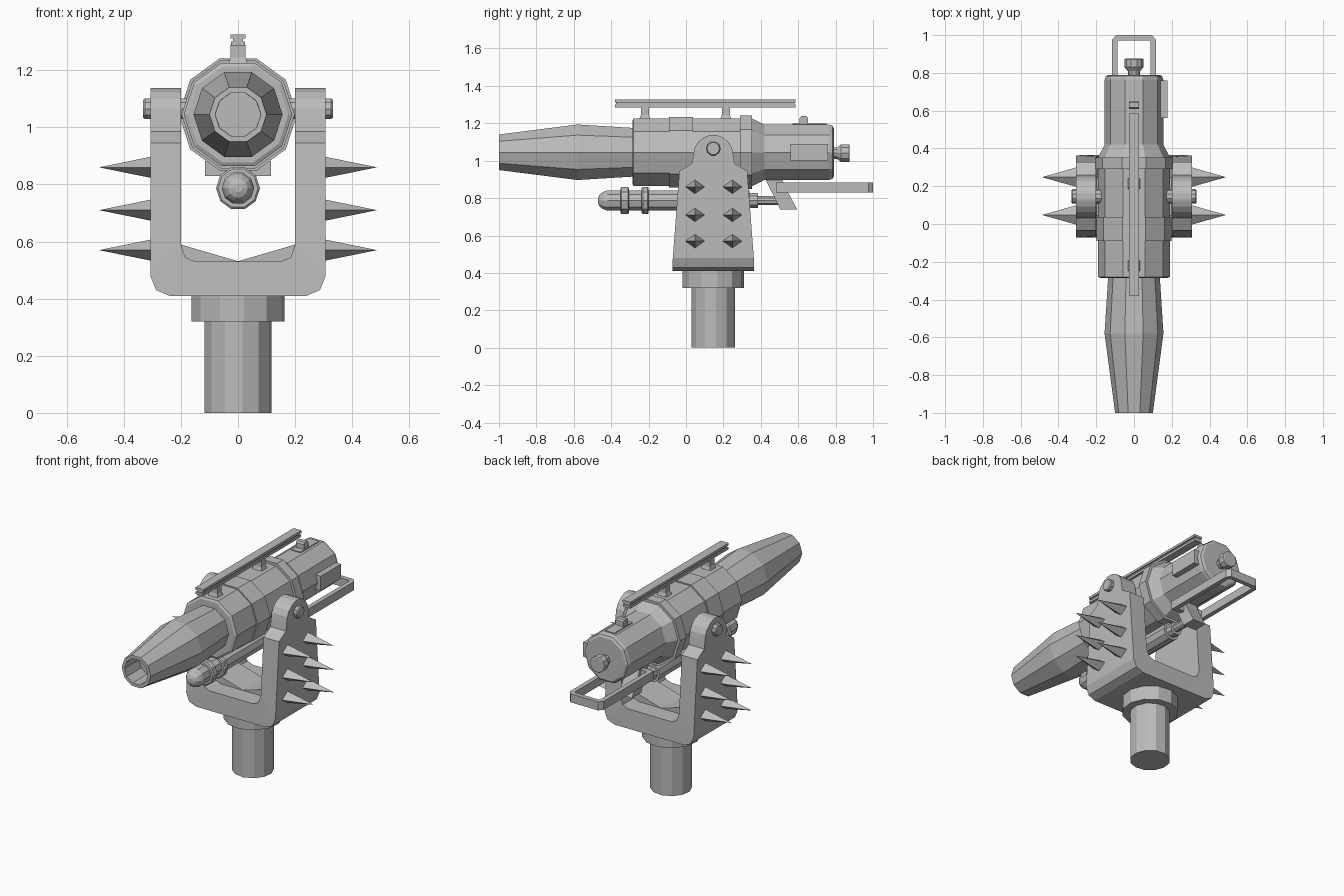
import bpy, bmesh, math

cube = bpy.data.objects.get("Cube")
if cube:
    bpy.data.objects.remove(cube, do_unlink=True)

metal = bpy.data.materials.new("grey_metal")
metal.use_nodes = True
COL = (0.5, 0.5, 0.5, 1)
metal.diffuse_color = COL
metal.node_tree.nodes["Principled BSDF"].inputs["Base Color"].default_value = COL

AXIS_Z = 1.045   # gun barrel axis height
YC = 0.146       # centre of post and yoke in y


def finish(name, bm):
    bmesh.ops.recalc_face_normals(bm, faces=bm.faces)
    me = bpy.data.meshes.new(name)
    bm.to_mesh(me)
    bm.free()
    me.materials.append(metal)
    ob = bpy.data.objects.new(name, me)
    bpy.context.collection.objects.link(ob)
    return ob


def skin(name, rings, caps=True):
    """Bridge equal-length rings of points, capping both ends."""
    bm = bmesh.new()
    vs = [[bm.verts.new(p) for p in r] for r in rings]
    n = len(rings[0])
    for a, b in zip(vs, vs[1:]):
        for i in range(n):
            j = (i + 1) % n
            bm.faces.new((a[i], a[j], b[j], b[i]))
    if caps:
        bm.faces.new(vs[0])
        bm.faces.new(vs[-1])
    return finish(name, bm)


def turned(name, profile, z, sides=10, x=0.0):
    """Turned part along y from (y, radius) pairs."""
    return skin(name, [[(x + r * math.cos(2 * math.pi * k / sides), y,
                         z + r * math.sin(2 * math.pi * k / sides))
                        for k in range(sides)] for y, r in profile])


def post(name, profile, sides=12):
    """Upright turned part from (z, radius) pairs."""
    return skin(name, [[(r * math.cos(2 * math.pi * (k + .25) / sides),
                         YC + r * math.sin(2 * math.pi * (k + .25) / sides), z)
                        for k in range(sides)] for z, r in profile])


def box(name, x0, x1, y0, y1, z0, z1):
    return skin(name, [[(x0, y0, z), (x1, y0, z), (x1, y1, z), (x0, y1, z)]
                       for z in (z0, z1)])


def prism_x(name, pts, x0, x1):
    """Side profile of (y, z) points extruded across x."""
    return skin(name, [[(x, y, z) for y, z in pts] for x in (x0, x1)])


# Pedestal
post("pedestal_post", [(0, .118), (.33, .118)])
post("pedestal_collar", [(.32, .165), (.415, .165)])


# Yoke: U section whose depth depends on height
def half_depth(z):
    steps = [(0, .218), (.463, .218), (.945, .181), (.985, .113), (1.03, .107)]
    for (z0, w0), (z1, w1) in zip(steps, steps[1:]):
        if z <= z1:
            return w0 + (w1 - w0) * (z - z0) / (z1 - z0)
    return math.sqrt(max(.107 ** 2 - (z - 1.03) ** 2, .015 ** 2))


pairs = [((0, .41), (0, .53)), ((.24, .41), (.15, .53)),
         ((.287, .43), (.185, .545)), ((.307, .48), (.2, .59))]
levels = [.945, .985, 1.03] + [1.03 + .107 * math.sin(math.radians(a))
                               for a in (20, 40, 60, 75, 88)]
pairs += [((.307, z), (.2, z)) for z in levels]
full = [((-o[0], o[1]), (-i[0], i[1])) for o, i in reversed(pairs[1:])] + pairs
skin("yoke", [[(o[0], YC - half_depth(o[1]), o[1]), (o[0], YC + half_depth(o[1]), o[1]),
               (i[0], YC + half_depth(i[1]), i[1]), (i[0], YC - half_depth(i[1]), i[1])]
              for o, i in full])

# Spikes, pivot bolts and yoke gussets on both sides
for s, side in ((1, "left"), (-1, "right")):
    for r, z in enumerate((.57, .71, .86)):
        for c, y in enumerate((.048, .248)):
            bm = bmesh.new()
            base = [bm.verts.new((s * .3, y + a, z + b))
                    for a, b in ((.053, 0), (0, .038), (-.053, 0), (0, -.038))]
            tip = bm.verts.new((s * .487, y, z))
            bm.faces.new(base)
            for i in range(4):
                bm.faces.new((base[i], base[(i + 1) % 4], tip))
            finish(f"spike_{side}_{r}_{c}", bm)
    skin(f"pivot_bolt_{side}",
         [[(s * x, YC + rad * math.cos(k * math.pi / 5), 1.065 + rad * math.sin(k * math.pi / 5))
           for k in range(10)] for x, rad in ((.15, .038), (.326, .038), (.332, .033))])
    skin(f"yoke_gusset_{side}",
         [[(s * .202, y, .525), (s * .202, y, .59), (0, y, .531), (0, y, .525)]
          for y in (YC - .1, YC + .1)])

# Gun body
turned("barrel", [(-.86, .079), (-1, .08), (-1, .1), (-.58, .156), (-.27, .136)], AXIS_Z)
turned("receiver", [(-.287, .176), (-.28, .19), (.3, .19)], AXIS_Z)
turned("receiver_band", [(-.09, .198), (.037, .198)], AXIS_Z)
turned("receiver_ring", [(.29, .207), (.352, .207)], AXIS_Z)
turned("rear_body", [(.35, .192), (.42, .155), (.765, .155), (.783, .149), (.79, .135)], AXIS_Z)
turned("rear_knob", [(.78, .03), (.81, .033), (.83, .05), (.872, .05), (.875, .045)], 1.04)
box("side_plate", .13, .177, .56, .76, 1.0, 1.09)

# Rear sight
box("sight_base", -.032, .032, .57, .75, 1.17, 1.198)
prism_x("sight_block", [(.608, 1.18), (.608, 1.228), (.616, 1.238), (.644, 1.238),
                        (.652, 1.228), (.652, 1.18)], -.027, .027)

# Top rail on two flared feet
box("rail_top", -.027, .027, -.38, .585, 1.311, 1.326)
box("rail_web", -.018, .018, -.375, .58, 1.296, 1.313)
box("rail_bottom", -.025, .025, -.38, .585, 1.285, 1.3)
for n, y in (("front", -.22), ("rear", .213)):
    skin(f"rail_foot_{n}", [[(-a, y - b, z), (a, y - b, z), (a, y + b, z), (-a, y + b, z)]
                            for z, a, b in ((1.22, .035, .03), (1.245, .026, .021),
                                            (1.29, .026, .021))])

# Under-barrel tube
turned("lower_tube", [(-.47, .015), (-.462, .034), (-.445, .048), (-.42, .057),
                      (.34, .057)], .787)
for n, a, b in (("front", -.35, -.305), ("rear", -.237, -.2)):
    turned(f"tube_ring_{n}", [(a, .07), (a + .006, .077), (b - .006, .077), (b, .07)], .787)
turned("tube_end_ring", [(.33, .042), (.385, .042)], .787)
turned("tube_rod", [(.37, .025), (.51, .025)], .787)

# Grip and rear loop handle
prism_x("grip", [(.42, .91), (.51, .91), (.535, .85), (.595, .738), (.505, .738)], -.045, .045)
outer = [(-.116, .48), (.116, .48), (.116, .975), (.095, 1), (-.095, 1), (-.116, .975)]
inner = [(-.088, .51), (.088, .51), (.088, .965), (.08, .972), (-.08, .972), (-.088, .965)]
bm = bmesh.new()
loops = [[bm.verts.new((x, y, z)) for x, y in pts]
         for pts, z in ((outer, .83), (outer, .883), (inner, .883), (inner, .83))]
for a, b in zip(loops, loops[1:] + loops[:1]):
    for i in range(6):
        j = (i + 1) % 6
        bm.faces.new((a[i], a[j], b[j], b[i]))
finish("loop_handle", bm)
